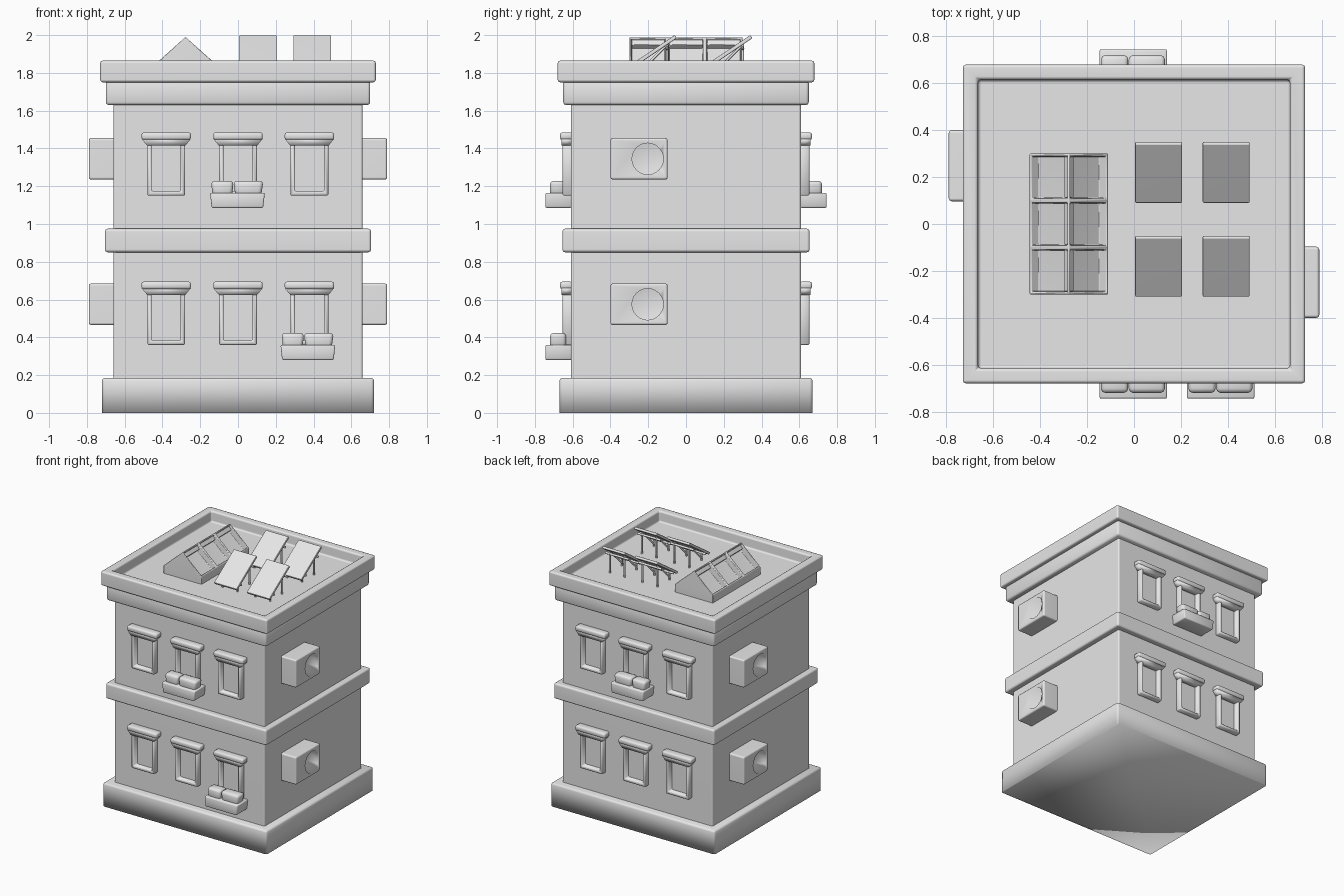
import bpy, bmesh, math
from mathutils import Vector, Matrix

cube = bpy.data.objects.get("Cube")
if cube:
    bpy.data.objects.remove(cube, do_unlink=True)

grey = bpy.data.materials.new("light_grey")
grey.use_nodes = True
grey.diffuse_color = (0.8, 0.8, 0.8, 1)
grey.node_tree.nodes["Principled BSDF"].inputs["Base Color"].default_value = (0.8, 0.8, 0.8, 1)


def finish(name, bm, weighted=False, smooth=True):
    bmesh.ops.recalc_face_normals(bm, faces=bm.faces)
    mesh = bpy.data.meshes.new(name)
    for f in bm.faces:
        f.smooth = smooth
    bm.to_mesh(mesh)
    bm.free()
    mesh.materials.append(grey)
    obj = bpy.data.objects.new(name, mesh)
    bpy.context.collection.objects.link(obj)
    if weighted:
        obj.modifiers.new("even_shading", "WEIGHTED_NORMAL")
    return obj


def add_box(bm, lo, hi, taper=1.0):
    """Box between two corners; its lower face is scaled by taper."""
    lo, hi = Vector(lo), Vector(hi)
    mid, size = (lo + hi) / 2, hi - lo
    verts = bmesh.ops.create_cube(bm, size=1)["verts"]
    for v in verts:
        k = taper if v.co.z < 0 else 1
        v.co = mid + Vector((v.co.x * size.x * k, v.co.y * size.y, v.co.z * size.z))
    return verts


def bevel(bm, width, segments=2, keep=lambda e: True):
    edges = [e for e in bm.edges if keep(e) and e.calc_face_angle(0) > 0.4]
    bmesh.ops.bevel(bm, geom=edges, offset=width, segments=segments,
                    affect='EDGES', profile=0.5)


def box(name, lo, hi, width=0.012, taper=1.0, weighted=True):
    bm = bmesh.new()
    add_box(bm, lo, hi, taper)
    bevel(bm, width)
    return finish(name, bm, weighted)


def slab(name, x, y, z0, z1, **kw):
    return box(name, (-x, -y, z0), (x, y, z1), **kw)


def recess(bm, face, border, depth):
    """Inset a face and push its middle inward."""
    n = face.normal.copy()
    bmesh.ops.inset_region(bm, faces=[face], thickness=border)
    floor = bmesh.ops.extrude_face_region(bm, geom=[face])["geom"]
    bmesh.ops.delete(bm, geom=[face], context='FACES_ONLY')
    bmesh.ops.translate(bm, vec=-n * depth,
                        verts=[v for v in floor if isinstance(v, bmesh.types.BMVert)])


# Walls and bands
slab("walls", 0.66, 0.61, 0.15, 1.66)
slab("floor_band", 0.705, 0.655, 0.85, 0.975, width=0.015)
slab("lower_cornice", 0.70, 0.65, 1.63, 1.76, width=0.015, weighted=False)

# Plinth, rounded on all but its lowest edges
bm = bmesh.new()
add_box(bm, (-0.72, -0.67, 0), (0.72, 0.67, 0.185))
bevel(bm, 0.015, keep=lambda e: max(v.co.z for v in e.verts) > 0.1)
finish("plinth", bm)

# Parapet with the sunken roof
bm = bmesh.new()
add_box(bm, (-0.73, -0.68, 1.75), (0.73, 0.68, 1.865))
bm.normal_update()
recess(bm, max(bm.faces, key=lambda f: f.calc_center_median().z), 0.092, 0.085)
bevel(bm, 0.014)
finish("parapet_and_roof", bm, True)


# Windows with a sunken pane and a flared head
def window(name, x, z, side):
    bm = bmesh.new()
    add_box(bm, (x - 0.1, -0.653, z), (x + 0.1, -0.58, z + 0.3))
    bm.normal_update()
    recess(bm, min(bm.faces, key=lambda f: f.calc_center_median().y), 0.033, 0.055)
    bevel(bm, 0.006, 1)
    add_box(bm, (x - 0.13, -0.66, z + 0.265), (x + 0.13, -0.60, z + 0.30), 0.78)
    head = bmesh.new()
    add_box(head, (x - 0.131, -0.667, z + 0.295), (x + 0.131, -0.60, z + 0.335))
    bevel(head, 0.012)
    for b, part in ((bm, "frame"), (head, "head")):
        if side < 0:
            bmesh.ops.scale(b, vec=(1, -1, 1), verts=b.verts)
        finish(f"{name}_{part}", b)


# Flower box with two rounded plants
def flower_box(name, x, z, side):
    def part(label, x0, x1, y0, y1, z0, z1, width, taper):
        ys = sorted((y0 * side, y1 * side))
        box(f"{name}_{label}", (x + x0, ys[0], z + z0), (x + x1, ys[1], z + z1),
            width, taper, False)
    part("trough", -0.145, 0.145, -0.745, -0.605, 0, 0.08, 0.008, 0.94)
    part("small_plant", -0.14, -0.02, -0.72, -0.635, 0.06, 0.143, 0.018, 0.85)
    part("large_plant", -0.022, 0.137, -0.72, -0.635, 0.06, 0.143, 0.018, 0.85)


for side, face in ((1, "front"), (-1, "back")):
    for level, z in (("lower", 0.36), ("upper", 1.15)):
        for i, x in enumerate((-0.38, 0, 0.378)):
            window(f"{face}_{level}_window_{i + 1}", x, z, side)
    flower_box(f"{face}_upper_flower_box", -0.003, 1.085, side)
flower_box("front_lower_flower_box", 0.37, 0.28, 1)


# Air conditioners with a round sunken fan opening
def air_conditioner(name, z, turn):
    bm = bmesh.new()
    add_box(bm, (0.64, -0.40, z), (0.79, -0.097, z + 0.22))
    bevel(bm, 0.012)
    unit = finish(name, bm, True)
    fan = bmesh.new()
    ring = bmesh.ops.create_cone(fan, cap_ends=True, segments=24, radius1=0.083,
                                 radius2=0.083, depth=0.1)
    place = Matrix.Translation((0.745, -0.203, z + 0.11)) @ Matrix.Rotation(math.pi / 2, 4, 'Y')
    bmesh.ops.transform(fan, matrix=place, verts=ring["verts"])
    cutter = finish(name + "_cutter", fan)
    cutter.hide_render = True
    cutter.hide_set(True)
    cut = unit.modifiers.new("fan_opening", "BOOLEAN")
    cut.operation, cut.object, cut.solver = 'DIFFERENCE', cutter, 'EXACT'
    unit.modifiers.move(1, 0)
    for o in (unit, cutter):
        o.data.transform(Matrix.Rotation(turn, 4, 'Z'))


for side, turn in (("left", 0), ("right", math.pi)):
    for level, z in (("lower", 0.465), ("upper", 1.235)):
        air_conditioner(f"{side}_{level}_air_conditioner", z, turn)

# Gabled skylight with three sunken panes on each slope
bm = bmesh.new()
profile = [(-0.445, 1.77), (-0.445, 1.84), (-0.278, 1.99), (-0.11, 1.84), (-0.11, 1.77)]
rows = [[bm.verts.new((x, y, z)) for x, z in profile] for y in (-0.3, -0.1, 0.1, 0.3)]
bm.faces.new(rows[0])
bm.faces.new(rows[-1])
for a, b in zip(rows, rows[1:]):
    for i in range(5):
        j = (i + 1) % 5
        bm.faces.new((a[i], a[j], b[j], b[i]))
bmesh.ops.recalc_face_normals(bm, faces=bm.faces)
for f in [f for f in bm.faces if 0.3 < f.normal.z < 0.95]:
    recess(bm, f, 0.016, 0.045)
bevel(bm, 0.004, 1)
finish("skylight", bm, True)


# Tilted solar panels on braced stands
def strut(bm, a, b, radius=0.007):
    a, b = Vector(a), Vector(b)
    m = Matrix.Translation((a + b) / 2) @ (b - a).to_track_quat('Z', 'Y').to_matrix().to_4x4()
    bmesh.ops.create_cone(bm, cap_ends=True, segments=8, radius1=radius, radius2=radius,
                          depth=(b - a).length, matrix=m)


tilt = math.radians(34)
for i, x in enumerate((0.105, 0.393)):
    for j, y in enumerate((-0.18, 0.22)):
        name = f"solar_panel_{i * 2 + j + 1}"
        panel = box(name, (-0.1, -0.152, -0.01), (0.1, 0.152, 0.01), 0.005)
        panel.data.transform(Matrix.Translation((x, y, 1.907)) @ Matrix.Rotation(tilt, 4, 'X'))
        bm = bmesh.new()
        for s in (-0.065, 0.065):
            low, high = (x + s, y - 0.07, 1.85), (x + s, y + 0.08, 1.95)
            strut(bm, (x + s, y - 0.07, 1.77), low)
            strut(bm, (x + s, y + 0.08, 1.77), high)
            strut(bm, (x + s, y - 0.07, 1.80), high)
        for dy, z in ((-0.07, 1.84), (0.08, 1.93)):
            strut(bm, (x - 0.1, y + dy, z), (x + 0.1, y + dy, z), 0.009)
        finish(name + "_stand", bm, True)
